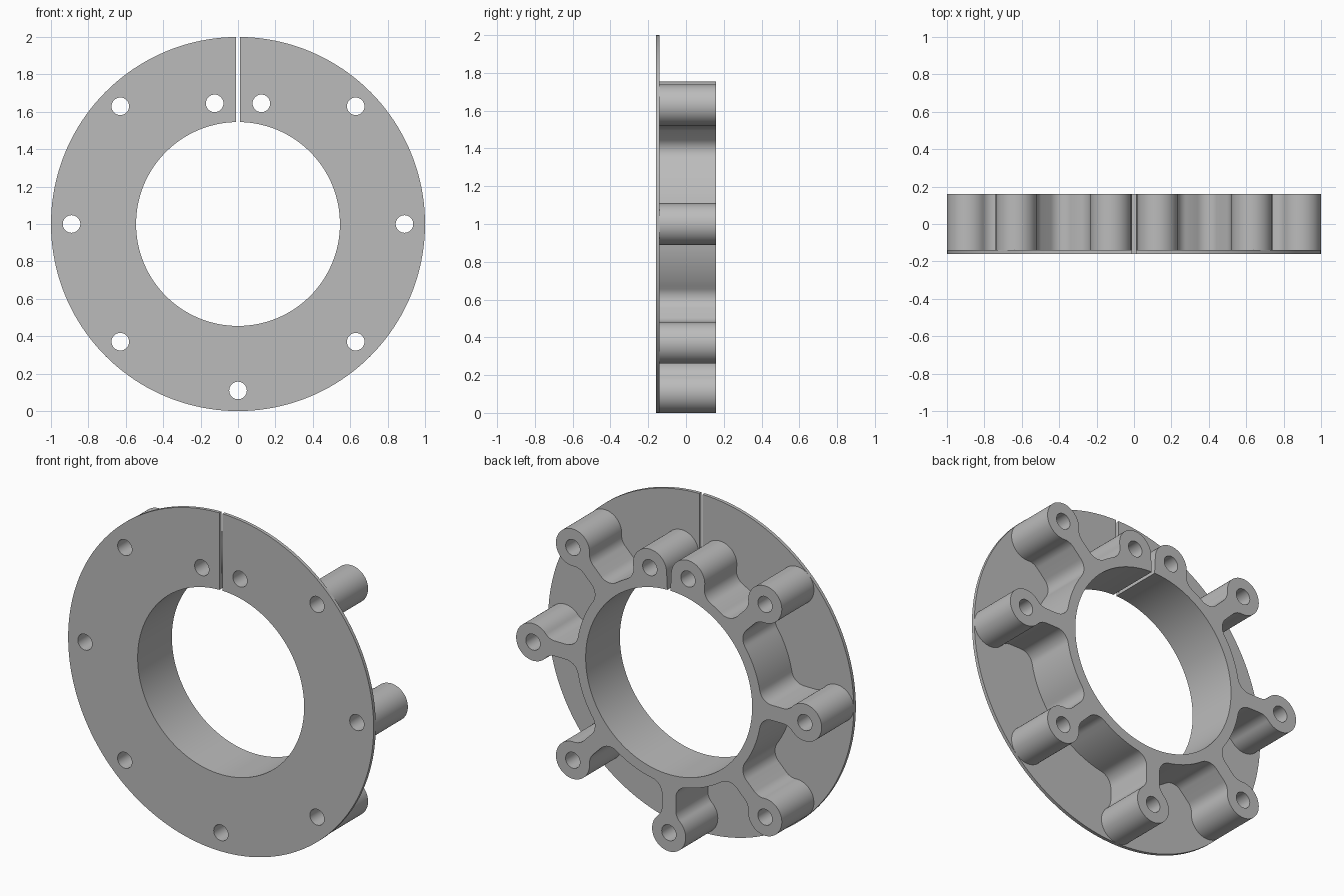
import bpy
import math
from math import pi, atan2, cos, sin, hypot, sqrt

cube = bpy.data.objects.get("Cube")
if cube:
    bpy.data.objects.remove(cube, do_unlink=True)

BORE, HUB, RIM = 0.545, 0.605, 1.0      # radii of the rings
BOSS, HOLE, FILLET = 0.11, 0.047, 0.08  # radii of the bosses
WEB, GAP = 0.045, 0.01                  # half widths of web and slot
REACH = 0.89                            # bolt circle
TOP = (0.125, 0.645)                    # clamp boss beside the slot

metal = bpy.data.materials.new("grey_metal")
metal.use_nodes = True
grey = (0.5, 0.5, 0.5, 1)
metal.diffuse_color = grey
metal.node_tree.nodes["Principled BSDF"].inputs["Base Color"].default_value = grey


def arc(cx, cy, r, start, end, n=12):
    steps = [start + (end - start) * i / n for i in range(n + 1)]
    return [(cx + r * cos(a), cy + r * sin(a)) for a in steps]


def mirrored(points):
    return [(-x, y) for x, y in reversed(points)]


def turned(points, a):
    return [(x * cos(a) - y * sin(a), x * sin(a) + y * cos(a)) for x, y in points]


def web_side():
    """One side of a bolt boss on the +x axis, from hub to tip."""
    h = WEB + FILLET
    x1 = sqrt((HUB + FILLET) ** 2 - h * h)
    x2 = REACH - sqrt((BOSS + FILLET) ** 2 - h * h)
    return (arc(x1, h, FILLET, atan2(h, x1) + pi, 1.5 * pi)
            + arc(x2, h, FILLET, 1.5 * pi, 2 * pi + atan2(-h, REACH - x2))
            + arc(REACH, 0, BOSS, atan2(h, x2 - REACH), 0, 24))


def clamp_side():
    """Clamp boss next to the slot, blended into the hub."""
    d, ro, rb = hypot(*TOP), HUB + FILLET, BOSS + FILLET
    a = (d * d + ro * ro - rb * rb) / (2 * d)
    h = sqrt(ro * ro - a * a)
    ux, uy = TOP[0] / d, TOP[1] / d
    fx, fy = a * ux + h * uy, a * uy - h * ux
    to_boss = atan2(TOP[1] - fy, TOP[0] - fx)
    return (arc(*TOP, BOSS, pi, atan2(fy - TOP[1], fx - TOP[0]), 32)
            + arc(fx, fy, FILLET, to_boss, atan2(-fy, -fx) + 2 * pi))


def bore_edge():
    """Bore from the left of the slot around to the right."""
    a = pi / 2 + math.asin(GAP / BORE)
    return arc(0, 0, BORE, a, 3 * pi - a, 128)


def plate(name, loops, y0, y1):
    """Solid plate from an outline and its holes, facing the front."""
    curve = bpy.data.curves.new(name, "CURVE")
    curve.dimensions, curve.fill_mode = "2D", "BOTH"
    curve.extrude = (y1 - y0) / 2
    for points in loops:
        spline = curve.splines.new("POLY")
        spline.points.add(len(points) - 1)
        for p, (x, y) in zip(spline.points, points):
            p.co = (x, y, 0, 1)
        spline.use_cyclic_u = True
    obj = bpy.data.objects.new(name, curve)
    bpy.context.collection.objects.link(obj)
    obj.rotation_euler = (pi / 2, 0, 0)
    obj.location = (0, (y0 + y1) / 2, 1)
    bpy.ops.object.select_all(action="DESELECT")
    obj.select_set(True)
    bpy.context.view_layer.objects.active = obj
    bpy.ops.object.convert(target="MESH")
    obj = bpy.context.object
    obj.data.materials.clear()
    obj.data.materials.append(metal)
    bpy.ops.object.shade_smooth_by_angle(angle=math.radians(30))


# Bolt holes and clamp holes
centres = [(REACH * cos(k * pi / 4), REACH * sin(k * pi / 4)) for k in range(8) if k != 2]
centres += [TOP, (-TOP[0], TOP[1])]
holes = [arc(x, y, HOLE, 0, 2 * pi * 31 / 32, 31) for x, y in centres]

# Hub outline, right half from slot to bottom
side = web_side()
whole = side + [(x, -y) for x, y in reversed(side)]
half = clamp_side()
for k in (1, 0, -1, -2):
    part = turned(side if k == -2 else whole, k * pi / 4)
    half += arc(0, 0, HUB, atan2(half[-1][1], half[-1][0]), atan2(part[0][1], part[0][0]))[1:-1]
    half += part
hub = half + mirrored(half)[1:] + bore_edge()

# Flange outline, split at the slot
slot = pi / 2 - math.asin(GAP / RIM)
rim = arc(0, 0, RIM, slot, slot - 2 * (slot + pi / 2), 160)
flange = rim + bore_edge()

plate("flange", [flange] + holes, -0.16, -0.14)
plate("hub_with_bosses", [hub] + holes, -0.14, 0.16)
